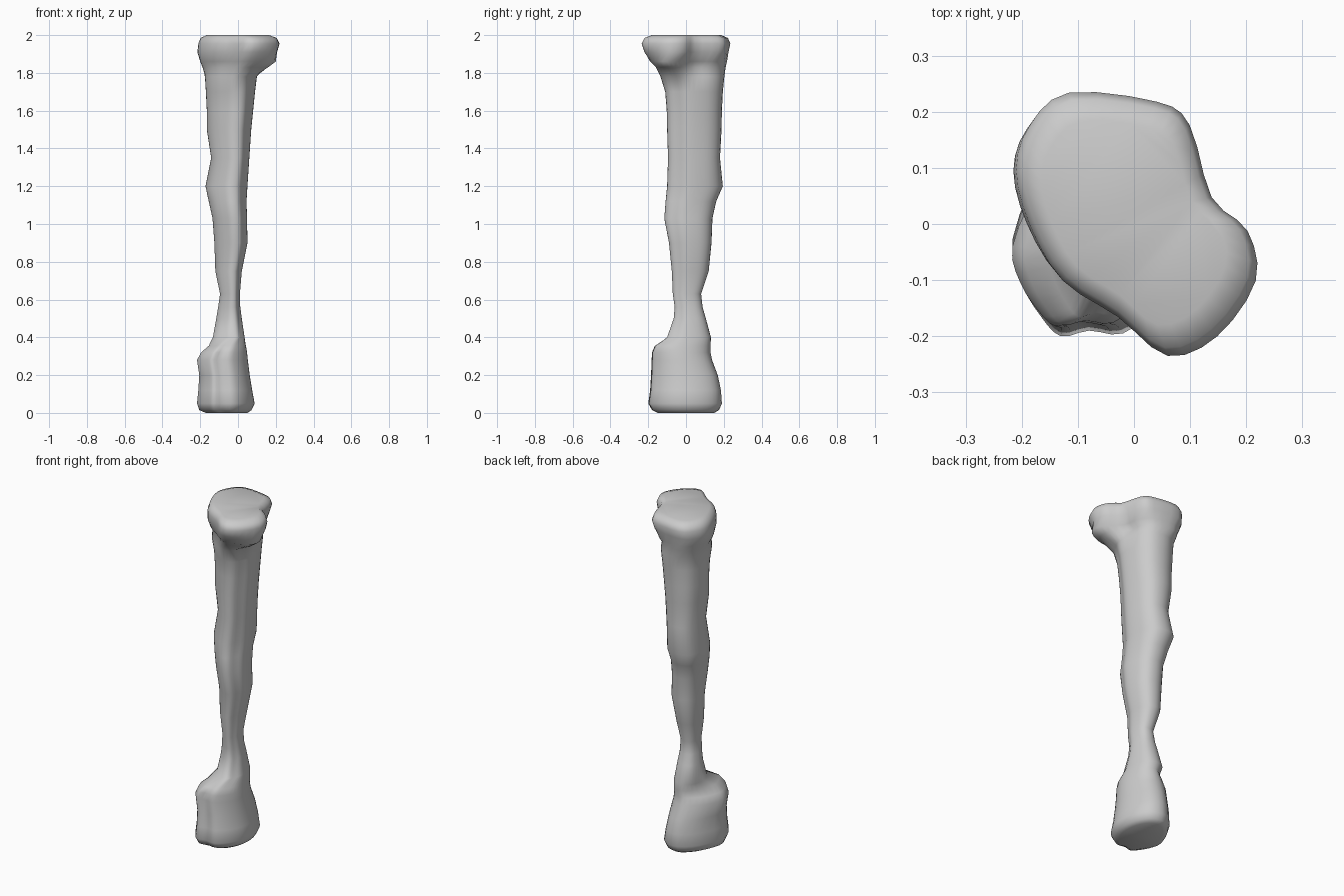
import bpy, bmesh

# Cross-sections (13 points each, starting at the left, running via the front)
HEAD = [(-.215, .1), (-.19, 0), (-.13, -.1), (-.03, -.165), (.06, -.235), (.15, -.2), (.22, -.1),
        (.205, -.01), (.14, .05), (.1, .18), (.04, .222), (-.12, .238), (-.19, .18)]
LIP = [(-.195, .09), (-.175, .01), (-.13, -.06), (-.06, -.11), (.03, -.17), (.11, -.16), (.185, -.11),
       (.18, -.04), (.1, .05), (.08, .14), (.02, .2), (-.1, .215), (-.165, .17)]
SHAFT = [(-.17, .08), (-.165, .02), (-.13, -.04), (-.07, -.085), (-.02, -.11), (.035, -.1), (.065, -.05),
         (.09, 0), (.085, .07), (.06, .14), (.01, .185), (-.07, .195), (-.14, .16)]
BASE = [(-.215, -.02), (-.2, -.1), (-.165, -.16), (-.13, -.195), (-.08, -.185), (-.02, -.19), (.04, -.14),
        (.08, -.06), (.085, .03), (.06, .12), (.01, .18), (-.07, .19), (-.16, .11)]

# Stations: z, section, x min, x max, y min, y max
BASE_ROWS = [(0, BASE, -.17, .05, -.15, .15), (.015, BASE, -.205, .072, -.18, .175),
             (.05, BASE, -.217, .088, -.2, .19), (.12, BASE, -.21, .075, -.19, .185),
             (.2, BASE, -.205, .062, -.185, .168), (.28, BASE, -.217, .052, -.182, .138),
             (.32, BASE, -.195, .048, -.18, .13), (.355, BASE, -.155, .042, -.165, .13)]
SHAFT_ROWS = [(.4, -.133, .035, -.1, .132), (.5, -.115, .02, -.065, .105), (.56, -.105, .012, -.06, .088),
              (.63, -.095, .01, -.07, .08), (.75, -.12, .02, -.075, .12), (.9, -.125, .05, -.09, .135),
              (1.03, -.135, .048, -.115, .14), (1.12, -.155, .045, -.108, .16), (1.2, -.172, .05, -.1, .195),
              (1.35, -.142, .06, -.095, .18), (1.5, -.165, .07, -.1, .188), (1.6, -.165, .08, -.102, .19),
              (1.7, -.17, .09, -.11, .195), (1.78, -.175, .1, -.135, .203)]
HEAD_ROWS = [(1.83, LIP, -.188, .16, -.16, .21), (1.86, LIP, -.2, .2, -.19, .217),
             (1.91, HEAD, -.215, .207, -.22, .225), (1.955, HEAD, -.21, .22, -.235, .235),
             (1.985, HEAD, -.198, .205, -.22, .222), (2, HEAD, -.165, .165, -.18, .185)]
ROWS = BASE_ROWS + [(r[0], SHAFT, *r[1:]) for r in SHAFT_ROWS] + HEAD_ROWS


def rounded(points, steps=3):
    """Closed smooth curve through the points."""
    out, n = [], len(points)
    for i in range(n):
        a, b, c, d = (points[(i + k) % n] for k in (-1, 0, 1, 2))
        for s in range(steps):
            t = s / steps
            out.append([.5 * (2 * q + (r - p) * t + (2 * p - 5 * q + 4 * r - w) * t * t
                              + (3 * q - p - 3 * r + w) * t ** 3) for p, q, r, w in zip(a, b, c, d)])
    return out


def fit(points, lo, hi, axis):
    """Stretch one coordinate of a section to a given range."""
    vals = [p[axis] for p in points]
    a, b = min(vals), max(vals)
    return [lo + (v - a) / (b - a) * (hi - lo) for v in vals]


# Bone: one continuous skin lofted through all stations
bm = bmesh.new()
rings = []
for z, section, x0, x1, y0, y1 in ROWS:
    pts = rounded(section)
    rings.append([bm.verts.new((x, y, z)) for x, y in zip(fit(pts, x0, x1, 0), fit(pts, y0, y1, 1))])
for low, high in zip(rings, rings[1:]):
    n = len(low)
    for i in range(n):
        j = (i + 1) % n
        bm.faces.new((low[i], low[j], high[j], high[i]))
bm.faces.new(rings[0][::-1])
bm.faces.new(rings[-1])
bmesh.ops.triangulate(bm, faces=[f for f in bm.faces if len(f.verts) > 4])
bmesh.ops.recalc_face_normals(bm, faces=bm.faces)
mesh = bpy.data.meshes.new("leg_bone")
bm.to_mesh(mesh)
bm.free()
bone = bpy.data.objects.new("leg_bone", mesh)
bpy.context.collection.objects.link(bone)
for poly in mesh.polygons:
    poly.use_smooth = True
